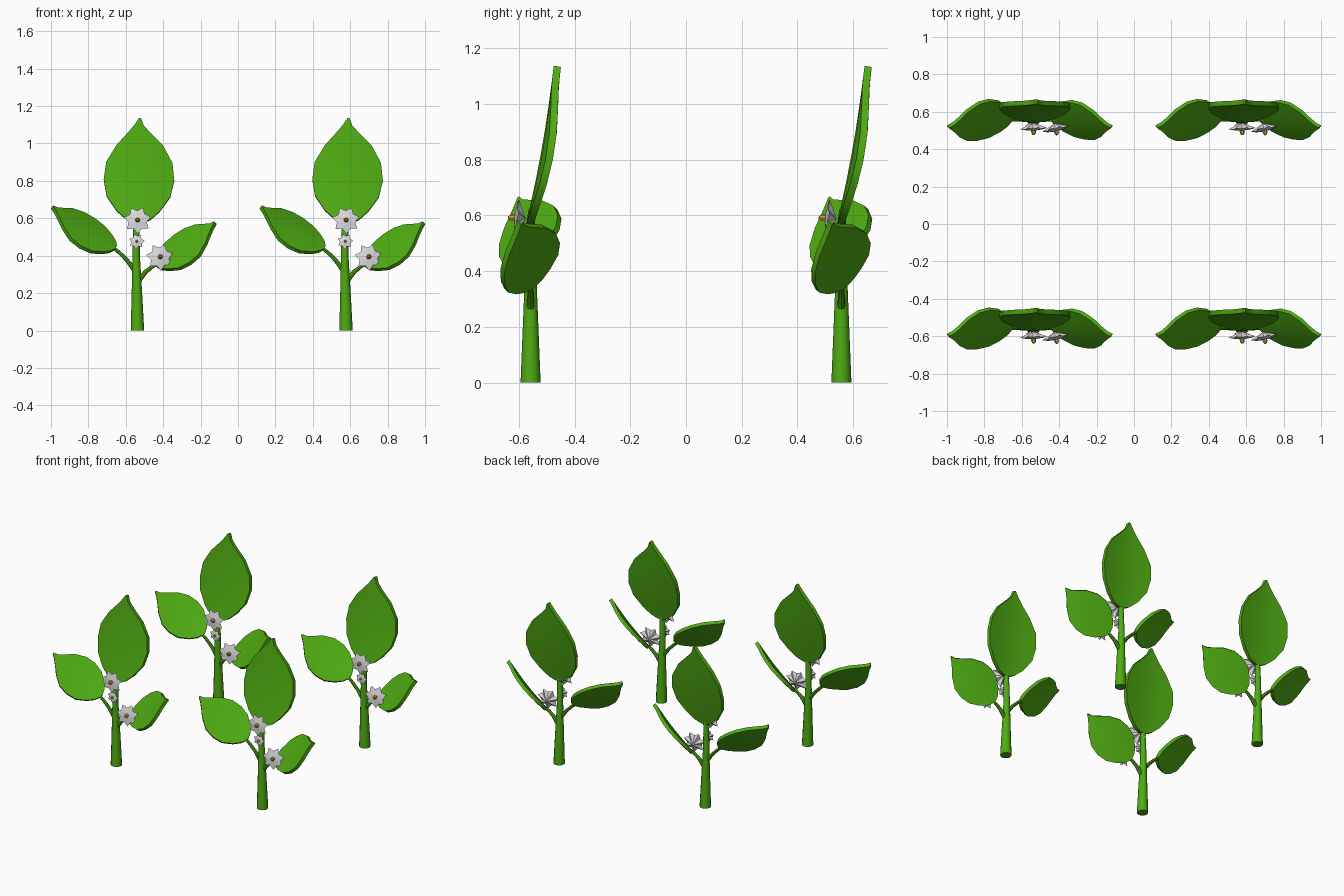
import bpy, bmesh, math
from mathutils import Vector

if "Cube" in bpy.data.objects:
    bpy.data.objects.remove(bpy.data.objects["Cube"])


def material(name, rgb):
    m = bpy.data.materials.new(name)
    m.diffuse_color = (*rgb, 1)
    m.use_nodes = True
    m.node_tree.nodes["Principled BSDF"].inputs["Base Color"].default_value = m.diffuse_color
    return m


GREEN = material("leaf_green", (0.078, 0.41, 0.006))
WHITE = material("petal_white", (0.72, 0.72, 0.74))
YELLOW = material("pollen_orange", (0.62, 0.33, 0.03))


def make(name, bm, mat, smooth=True):
    bmesh.ops.recalc_face_normals(bm, faces=bm.faces)
    me = bpy.data.meshes.new(name)
    bm.to_mesh(me)
    bm.free()
    me.materials.append(mat)
    ob = bpy.data.objects.new(name, me)
    bpy.context.collection.objects.link(ob)
    if smooth:
        bpy.ops.object.select_all(action='DESELECT')
        ob.select_set(True)
        bpy.context.view_layer.objects.active = ob
        bpy.ops.object.shade_smooth_by_angle(angle=math.radians(40))
    return ob


# Tapered tube through (point, radius) stations
def tube(name, stations, mat, sides=12):
    bm = bmesh.new()
    rings = []
    for i, (p, r) in enumerate(stations):
        p0 = Vector(stations[max(i - 1, 0)][0])
        p1 = Vector(stations[min(i + 1, len(stations) - 1)][0])
        q = Vector((0, 0, 1)).rotation_difference(p1 - p0)
        if i == 0 and p[2] == 0:
            q.identity()
        rings.append([bm.verts.new(Vector(p) + q @ Vector((
            r * math.cos(math.tau * k / sides), r * math.sin(math.tau * k / sides), 0)))
            for k in range(sides)])
    for a, b in zip(rings, rings[1:]):
        for k in range(sides):
            j = (k + 1) % sides
            bm.faces.new((a[k], a[j], b[j], b[k]))
    bm.faces.new(rings[0][::-1])
    bm.faces.new(rings[-1])
    return make(name, bm, mat)


# Leaf outline: (fraction of length, left half width, right half width)
OUTLINE = [(0.0, .03, .03), (.035, .11, .11), (.12, .205, .20), (.26, .30, .295),
           (.42, .33, .33), (.585, .31, .31), (.745, .215, .22), (.86, .112, .10),
           (.93, .055, .035), (1.0, .008, .008)]


# Leaf blade between base and tip, spread along the side vector, slightly arched
def leaf(name, base, tip, side, thick, cup, bend):
    base, tip, side = Vector(base), Vector(tip), Vector(side)
    length = (tip - base).length
    a = (tip - base).normalized()
    b = (side - a * side.dot(a)).normalized()
    n = a.cross(b)
    if n.y > 0:
        n = -n                      # n points to the front
    bm = bmesh.new()
    layers = []
    for s in (0.5, -0.5):
        grid = []
        for t, wl, wr in OUTLINE:
            row = []
            for u in (-1, -.5, 0, .5, 1):
                w = u * (wl if u < 0 else wr)
                d = -cup * (w / .33) ** 2 - bend * math.sin(math.pi * t) + s * thick / length
                row.append(bm.verts.new(base + length * (a * t + b * w + n * d)))
            grid.append(row)
        layers.append(grid)
        for r0, r1 in zip(grid, grid[1:]):
            for k in range(4):
                bm.faces.new((r0[k], r0[k + 1], r1[k + 1], r1[k]))
    # Close the rim
    loops = [[r[0] for r in g] + g[-1][1:] + [r[4] for r in g[-2::-1]] + g[0][3:0:-1]
             for g in layers]
    f, k = loops
    for i in range(len(f)):
        j = (i + 1) % len(f)
        bm.faces.new((f[i], f[j], k[j], k[i]))
    return make(name, bm, GREEN)


# Star-shaped flower facing a direction, with a small pollen cone
def flower(name, centre, radius, facing, turn=0.0, points=7):
    c = Vector(centre)
    q = Vector((0, 0, 1)).rotation_difference(Vector(facing))
    bm = bmesh.new()
    ring = []
    for i in range(points * 2):
        ang = turn + math.pi * i / points
        r = radius * (1 if i % 2 == 0 else .68)
        h = radius * (0 if i % 2 == 0 else .06)
        ring.append(bm.verts.new(c + q @ Vector((r * math.cos(ang), r * math.sin(ang), h))))
    front = bm.verts.new(c + q @ Vector((0, 0, .16 * radius)))
    back = bm.verts.new(c + q @ Vector((0, 0, -.42 * radius)))
    for i in range(points * 2):
        j = (i + 1) % (points * 2)
        bm.faces.new((ring[i], ring[j], front))
        bm.faces.new((ring[j], ring[i], back))
    petals = make(name + "_petals", bm, WHITE, smooth=False)
    d = q @ Vector((0, 0, 1))
    pollen = tube(name + "_pollen", [(c, radius * .19), (c + d * radius * .3, radius * .17),
                                     (c + d * radius * .45, radius * .08)], YELLOW, 6)
    return [petals, pollen]


# One plant, built around the origin
parts = [
    tube("stem", [((.020, 0, 0), .036), ((.017, 0, .2), .028), ((.013, 0, .4), .020),
                  ((.014, -.002, .53), .018), ((.020, .004, .62), .012)], GREEN),
    tube("left_stalk", [((.010, 0, .315), .014), ((-.035, 0, .375), .011),
                        ((-.075, 0, .415), .010), ((-.125, .0, .455), .008)], GREEN, 8),
    tube("right_stalk", [((.020, 0, .260), .015), ((.065, 0, .315), .012),
                         ((.10, 0, .342), .010), ((.145, 0, .365), .008)], GREEN, 8),
    leaf("top_leaf", (.024, -.002, .572), (.034, .096, 1.135), (1, 0, 0), .026, .035, .015),
    leaf("left_leaf", (-.098, .005, .440), (-.436, -.038, .660), (.267, .783, .558), .022, .03, .02),
    leaf("right_leaf", (.118, .005, .347), (.437, -.038, .576), (-.31, .76, .573), .022, .03, .02),
]
parts += flower("upper_flower", (.020, -.048, .590), .074, (.05, -1, .08), .3)
parts += flower("bud_flower", (.016, -.030, .476), .042, (0, -1, .05), .1)
parts += flower("side_flower", (.139, -.050, .392), .074, (.22, -1, .15), .5)

# Four plants in a square
H = 0.5575
for ix, x in enumerate((-H, H)):
    for iy, y in enumerate((-H, H)):
        for ob in parts:
            if (ix, iy) == (0, 0):
                continue
            copy = ob.copy()
            copy.location = (x, y, 0)
            bpy.context.collection.objects.link(copy)
for ob in parts:
    ob.location = (-H, -H, 0)
